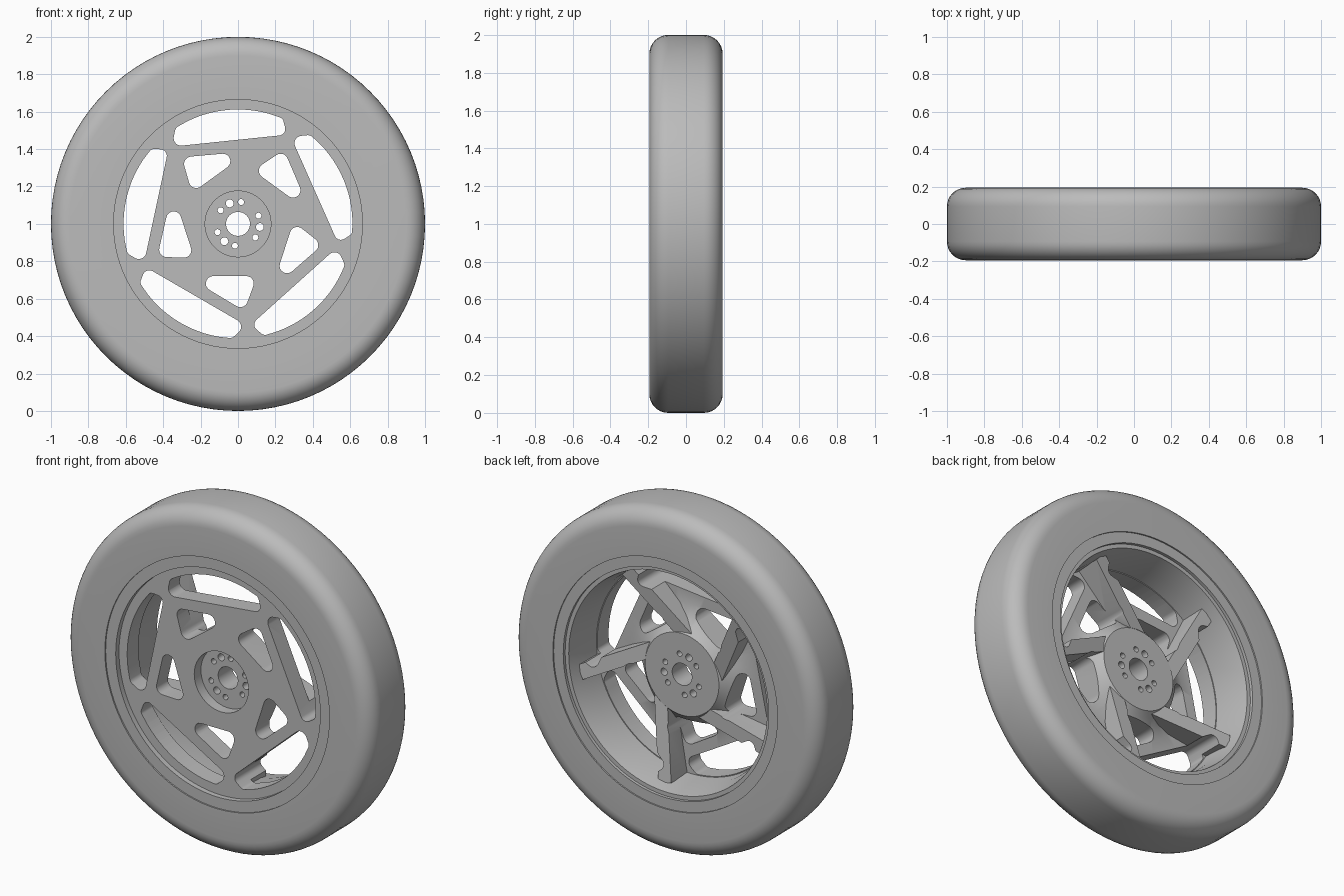
import bpy, bmesh
from math import sin, cos, tan, radians, pi
from mathutils import Vector, Matrix

cube = bpy.data.objects.get("Cube")
if cube:
    bpy.data.objects.remove(cube, do_unlink=True)

grey = bpy.data.materials.new("plain grey")
grey.use_nodes = True
grey.diffuse_color = (0.5, 0.5, 0.5, 1)
grey.node_tree.nodes["Principled BSDF"].inputs["Base Color"].default_value = grey.diffuse_color


def finish(bm, name):
    """Turn a bmesh into an object standing on the ground."""
    bmesh.ops.remove_doubles(bm, verts=bm.verts, dist=1e-5)
    bmesh.ops.recalc_face_normals(bm, faces=bm.faces)
    bmesh.ops.translate(bm, verts=bm.verts, vec=(0, 0, 1))
    mesh = bpy.data.meshes.new(name)
    bm.to_mesh(mesh)
    bm.free()
    mesh.materials.append(grey)
    obj = bpy.data.objects.new(name, mesh)
    bpy.context.collection.objects.link(obj)
    return obj


def lathe(name, profile, steps=96):
    """Revolve a closed (radius, y) profile about the axle."""
    bm = bmesh.new()
    verts = [bm.verts.new((r, y, 0)) for r, y in profile]
    edges = [bm.edges.new((verts[i - 1], verts[i])) for i in range(len(verts))]
    bmesh.ops.spin(bm, geom=verts + edges, cent=(0, 0, 0), axis=(0, 1, 0),
                   angle=2 * pi, steps=steps, use_merge=True)
    return finish(bm, name)


def prism(bm, points, y0, y1, turn=0):
    """Extrude an (x, z) outline along y, turned about the axle."""
    face = bm.faces.new([bm.verts.new((x, y0, z)) for x, z in points])
    top = bmesh.ops.extrude_face_region(bm, geom=[face])["geom"]
    moved = [v for v in top if isinstance(v, bmesh.types.BMVert)]
    bmesh.ops.translate(bm, verts=moved, vec=(0, y1 - y0, 0))
    verts = list(set(moved) | set(face.verts))
    bmesh.ops.rotate(bm, verts=verts, matrix=Matrix.Rotation(turn, 3, 'Y'))
    return moved


def fillet(before, corner, after, radius, steps=7):
    """Points of a round corner."""
    p = Vector(corner)
    a, b = (Vector(before) - p).normalized(), (Vector(after) - p).normalized()
    half = a.angle(b) / 2
    centre = p + (a + b).normalized() * radius / sin(half)
    start = p + a * radius / tan(half) - centre
    end = p + b * radius / tan(half) - centre
    sweep = start.angle_signed(end)
    return [centre + Matrix.Rotation(-sweep * i / steps, 2) @ start for i in range(steps + 1)]


def polar(r, degrees):
    return (r * cos(radians(degrees)), r * sin(radians(degrees)))


def circle(centre, r, n):
    return [(centre[0] + r * cos(2 * pi * i / n), centre[1] + r * sin(2 * pi * i / n)) for i in range(n)]


def combine(obj, other, operation):
    mod = obj.modifiers.new(operation, 'BOOLEAN')
    mod.operation, mod.object, mod.solver = operation, other, 'EXACT'
    bpy.context.view_layer.objects.active = obj
    bpy.ops.object.modifier_apply(modifier=mod.name)
    bpy.data.objects.remove(other, do_unlink=True)


# Tyre with round shoulders
half, round_r = 0.194, 0.1
shoulder = [(1 - round_r + round_r * sin(i * pi / 16), -half + round_r - round_r * cos(i * pi / 16))
            for i in range(9)]
tyre = lathe("tyre", [(0.73, -half)] + shoulder + [(r, -y) for r, y in reversed(shoulder)] + [(0.73, half)])

# Rim barrel with a stepped lip on both sides
rim = lathe("rim_barrel", [(0.735, -0.186), (0.665, -0.186), (0.665, -0.13), (0.613, -0.13),
                           (0.622, 0.05), (0.645, 0.168), (0.668, 0.168), (0.668, 0.186), (0.735, 0.186)])

# Disc with front recess, axle bore and flared rear hub
disc = lathe("wheel_disc", [(0.064, -0.093), (0.176, -0.093), (0.176, -0.155), (0.68, -0.155),
                            (0.68, -0.05), (0.38, -0.05), (0.31, -0.025), (0.27, 0.005),
                            (0.24, 0.037), (0.064, 0.037)])

# Five arms behind the disc, deeper towards the rim
arms = bmesh.new()
inner, outer = Vector((0.2, 0.09)), Vector((0.62, -0.13))
side = (outer - inner).orthogonal().normalized() * 0.042
for k in range(5):
    back = prism(arms, [inner - side, outer - side, outer + side, inner + side],
                 -0.1, 0.025, k * 2 * pi / 5)
    for v in back:
        if Vector((v.co.x, v.co.z)).length > 0.4:
            v.co.y = 0.1
combine(disc, finish(arms, "arms"), 'UNION')

# Openings: long outer windows and small triangles
arc = [polar(0.612, 67 + i * 56 / 16) for i in range(17)]
low_left, low_right = (-0.355, 0.413), (0.262, 0.477)
window = (fillet(arc[-2], arc[-1], low_left, 0.035) + fillet(arc[-1], low_left, low_right, 0.04)
          + fillet(low_left, low_right, arc[0], 0.035) + fillet(low_right, arc[0], arc[1], 0.03)
          + arc[2:-2])
tri = [(-0.30, 0.356), (-0.246, 0.166), (0.06, 0.388)]
triangle = [p for i in range(3) for p in fillet(tri[i - 1], tri[i], tri[(i + 1) % 3], 0.04)]
openings = bmesh.new()
for k in range(5):
    for outline in (window, triangle):
        prism(openings, outline, -0.3, 0.3, k * 2 * pi / 5)

# Bolt holes in three groups of three
for group in (112, 232, 352):
    for offset, r in ((-30, 0.016), (0, 0.021), (30, 0.016)):
        prism(openings, circle(polar(0.118, group + offset), r, 16), -0.3, 0.3)
combine(disc, finish(openings, "openings"), 'DIFFERENCE')

# Smooth shading with sharp edges kept
bpy.ops.object.select_all(action='DESELECT')
for obj in (tyre, rim, disc):
    obj.select_set(True)
bpy.context.view_layer.objects.active = disc
bpy.ops.object.shade_smooth_by_angle(angle=radians(30))
